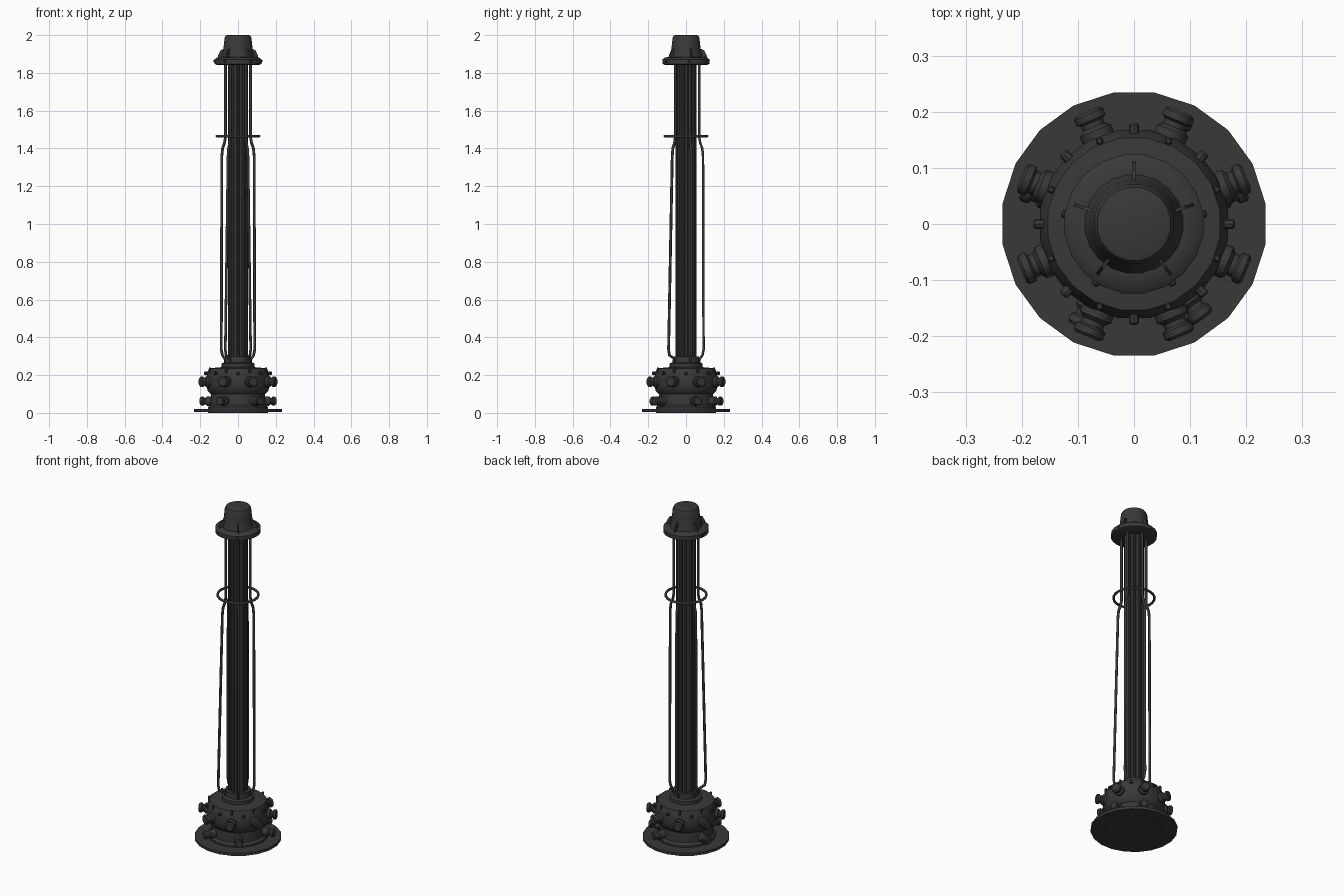
import bpy
import bmesh
from math import sin, cos, pi, radians
from mathutils import Vector, Matrix

if "Cube" in bpy.data.objects:
    bpy.data.objects.remove(bpy.data.objects["Cube"], do_unlink=True)

iron = bpy.data.materials.new("dark_iron")
iron.use_nodes = True
colour = (0.04, 0.04, 0.04, 1)
iron.diffuse_color = colour
iron.node_tree.nodes["Principled BSDF"].inputs["Base Color"].default_value = colour


def finish(name, bm, angle=35):
    bmesh.ops.recalc_face_normals(bm, faces=bm.faces)
    mesh = bpy.data.meshes.new(name)
    bm.to_mesh(mesh)
    bm.free()
    obj = bpy.data.objects.new(name, mesh)
    bpy.context.collection.objects.link(obj)
    mesh.materials.append(iron)
    bpy.ops.object.select_all(action="DESELECT")
    obj.select_set(True)
    bpy.context.view_layer.objects.active = obj
    bpy.ops.object.shade_smooth_by_angle(angle=radians(angle))
    return obj


def lathe(bm, profile, sides, matrix=Matrix(), turn=0.0):
    """Closed solid of revolution from (radius, height) points."""
    rings = []
    for r, z in profile:
        rings.append([bm.verts.new(matrix @ Vector((r * cos(a), r * sin(a), z)))
                      for a in (turn + 2 * pi * i / sides for i in range(sides))])
    for low, high in zip(rings, rings[1:]):
        for i in range(sides):
            j = (i + 1) % sides
            bm.faces.new((low[i], low[j], high[j], high[i]))
    bm.faces.new(rings[0][::-1])
    bm.faces.new(rings[-1])


def turned(name, profile, sides=20, angle=35):
    bm = bmesh.new()
    lathe(bm, profile, sides, turn=pi / sides)
    return finish(name, bm, angle)


def outward(degrees, z):
    """Frame whose local z points radially outward."""
    return (Matrix.Translation((0, 0, z)) @ Matrix.Rotation(radians(degrees), 4, "Z")
            @ Matrix.Rotation(pi / 2, 4, "Y"))


def pipe(name, points, radius):
    curve = bpy.data.curves.new(name, "CURVE")
    curve.dimensions = "3D"
    curve.bevel_depth = radius
    curve.bevel_resolution = 1
    curve.use_fill_caps = True
    spline = curve.splines.new("POLY")
    spline.points.add(len(points) - 1)
    for p, co in zip(spline.points, points):
        p.co = (*co, 1)
    spline.use_smooth = True
    obj = bpy.data.objects.new(name, curve)
    bpy.context.collection.objects.link(obj)
    curve.materials.append(iron)


# Base plate, drum and neck
turned("base_plate", [(0.237, 0.004), (0.237, 0.02)])
turned("base_drum", [(0.162, 0.0), (0.162, 0.03), (0.148, 0.042), (0.145, 0.1),
                     (0.163, 0.118), (0.17, 0.15), (0.17, 0.185), (0.164, 0.215),
                     (0.155, 0.236), (0.09, 0.242)])
turned("neck", [(0.088, 0.235), (0.088, 0.262), (0.072, 0.268), (0.07, 0.298)])

# Spool-shaped ports around the drum, upper and lower rows
port = [(0.03, 0.13), (0.03, 0.18), (0.021, 0.187), (0.021, 0.196),
        (0.028, 0.2), (0.028, 0.212), (0.022, 0.217)]
bm = bmesh.new()
for k in range(8):
    lathe(bm, port, 12, outward(22.5 + 45 * k, 0.165))
finish("upper_ports", bm)
bm = bmesh.new()
for degrees in (-54, -118, 18, 66, 162):
    lathe(bm, [(r * 0.85, d - 0.008) for r, d in port], 12, outward(degrees, 0.062))
finish("lower_ports", bm)

# Rivets on the shoulder of the drum
bm = bmesh.new()
for k in range(8):
    lathe(bm, [(0.009, 0.155), (0.009, 0.176), (0.005, 0.18)], 8, outward(45 * k, 0.21))
    a = radians(22.5 + 45 * k)
    lathe(bm, [(0.007, 0.21), (0.007, 0.236), (0.004, 0.24)], 8,
          Matrix.Translation((0.16 * cos(a), 0.16 * sin(a), 0)))
finish("drum_rivets", bm)

# Central column with vertical ribs
turned("column", [(0.048, 0.28), (0.048, 1.86)], 16)
bm = bmesh.new()
for k in range(10):
    a = 2 * pi * (k + 0.5) / 10
    lathe(bm, [(0.009, 0.28), (0.009, 1.86)], 8,
          Matrix.Translation((0.047 * cos(a), 0.047 * sin(a), 0)))
finish("column_ribs", bm)

# Five bowed outer pipes, the front two leaning outward at the foot
for degrees in (18, 90, 162, 234, 306):
    a = radians(degrees)
    foot = 0.114 if degrees > 180 else 0.093
    path = [(0.068, 0.26), (0.072, 0.285), (foot - 0.006, 0.305), (foot, 0.335),
            (0.09, 1.36), (0.086, 1.4), (0.075, 1.43), (0.07, 1.46), (0.07, 1.86)]
    pipe("outer_pipe", [(r * cos(a), r * sin(a), z) for r, z in path], 0.0075)

# Ring around the shaft
bpy.ops.mesh.primitive_torus_add(major_radius=0.112, minor_radius=0.007,
                                 major_segments=24, minor_segments=8,
                                 location=(0, 0, 1.465))
ring = bpy.context.object
ring.name = "shaft_ring"
ring.data.materials.append(iron)
bpy.ops.object.shade_smooth_by_angle(angle=radians(50))

# Top flange and cap
turned("top_flange", [(0.115, 1.843), (0.125, 1.848), (0.125, 1.872), (0.112, 1.882),
                      (0.09, 1.884)])
turned("cap", [(0.092, 1.875), (0.084, 1.895), (0.078, 1.93), (0.072, 1.985),
               (0.066, 1.997), (0.058, 2.0)])

# Gussets bracing the cap, each with a bolt beyond it
bm = bmesh.new()
for degrees in (18, 90, 162, 234, 306):
    turn = Matrix.Rotation(radians(degrees), 4, "Z")
    outline = [(0.06, 1.875), (0.112, 1.875), (0.11, 1.892), (0.096, 1.92), (0.06, 1.935)]
    sides = [[bm.verts.new(turn @ Vector((r, y, z))) for r, z in outline]
             for y in (-0.003, 0.003)]
    bm.faces.new(sides[0])
    bm.faces.new(sides[1][::-1])
    for i in range(len(outline)):
        j = (i + 1) % len(outline)
        bm.faces.new((sides[0][i], sides[1][i], sides[1][j], sides[0][j]))
finish("cap_gussets", bm)
bm = bmesh.new()
for degrees in (8, 172, 237, 303):
    lathe(bm, [(0.007, 0.105), (0.007, 0.128), (0.004, 0.131)], 8, outward(degrees, 1.862))
finish("flange_bolts", bm)
